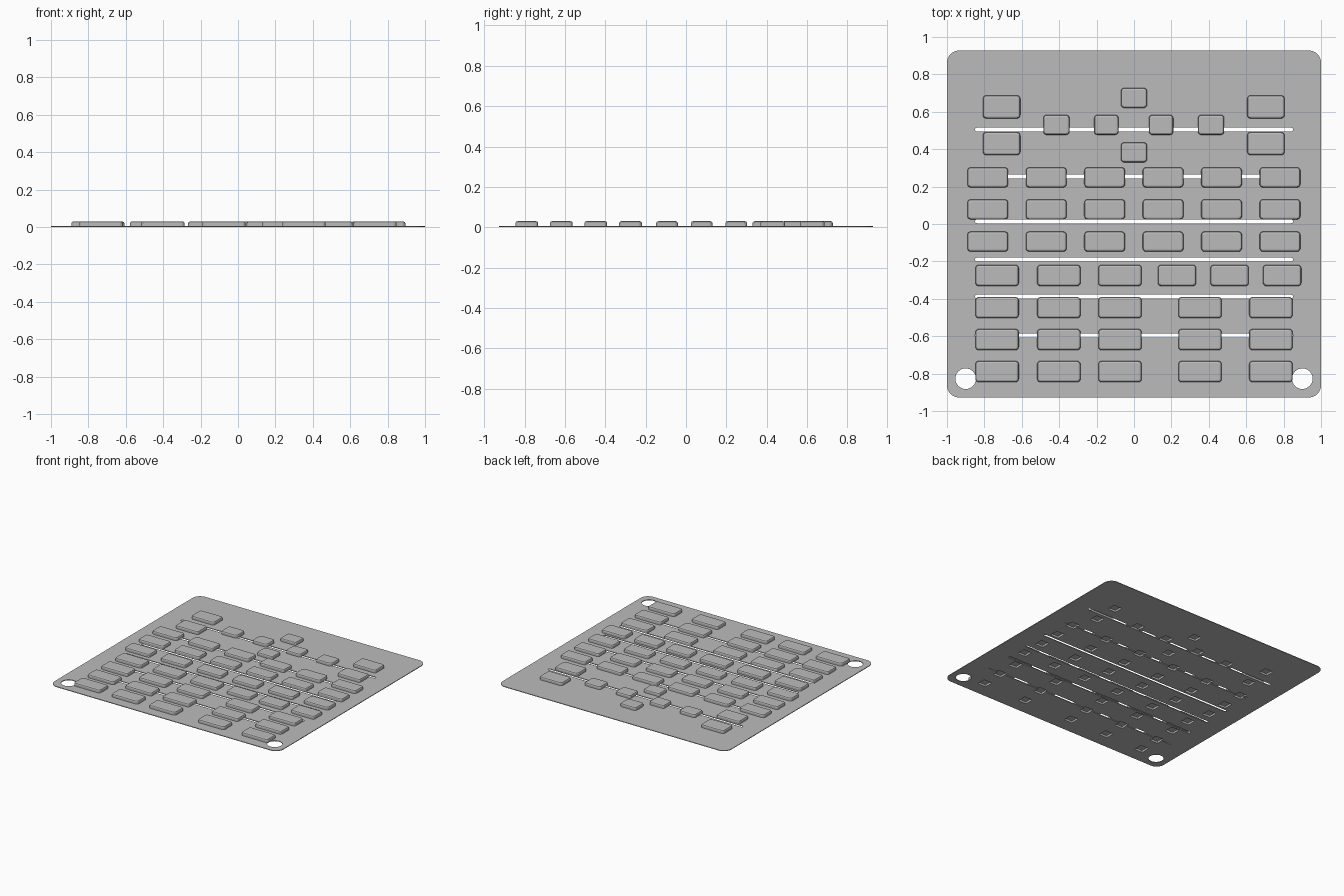
import bpy, bmesh
from math import cos, sin, pi

cube = bpy.data.objects.get("Cube")
if cube:
    bpy.data.objects.remove(cube)

SHEET = 0.005      # sheet thickness
TOP = 0.03         # height of the key tops
POCKET = 0.07      # side of the square recess under each key
DEPTH = 0.015      # height of the recess ceiling

grey = bpy.data.materials.new("grey_rubber")
grey.use_nodes = True
colour = (0.5, 0.5, 0.5, 1)
grey.diffuse_color = colour
grey.node_tree.nodes["Principled BSDF"].inputs["Base Color"].default_value = colour


def ring(bm, cx, cy, z, w, h, r, n):
    """Rounded rectangle of vertices with n segments per corner."""
    out = []
    for q, (sx, sy) in enumerate(((1, 1), (-1, 1), (-1, -1), (1, -1))):
        for i in range(n + 1):
            a = (q + i / n) * pi / 2
            out.append(bm.verts.new((cx + sx * (w / 2 - r) + r * cos(a),
                                     cy + sy * (h / 2 - r) + r * sin(a), z)))
    return out


def loft(bm, cx, cy, sections, n):
    """Closed solid through a list of (z, width, depth, corner radius)."""
    rings = [ring(bm, cx, cy, z, w, h, r, n) for z, w, h, r in sections]
    for a, b in zip(rings, rings[1:]):
        for i in range(len(a)):
            j = (i + 1) % len(a)
            bm.faces.new((a[i], a[j], b[j], b[i]))
    bm.faces.new(rings[0][::-1])
    bm.faces.new(rings[-1])


def finish(bm, name):
    bmesh.ops.recalc_face_normals(bm, faces=bm.faces)
    mesh = bpy.data.meshes.new(name)
    bm.to_mesh(mesh)
    bm.free()
    mesh.materials.append(grey)
    ob = bpy.data.objects.new(name, mesh)
    bpy.context.collection.objects.link(ob)
    return ob


def prism(bm, cx, cy, w, h, r, n, z0=-0.02, z1=DEPTH):
    loft(bm, cx, cy, ((z0, w, h, r), (z1, w, h, r)), n)


# Key layout: group name, key width, key depth, centres
wide_x = (-0.732, -0.402, -0.075, 0.353, 0.732)
six_x = [-0.782 + 0.3125 * i for i in range(6)]
groups = [
    ("corner_key", 0.2, 0.123, [(x, y) for y in (0.626, 0.43) for x in (-0.708, 0.705)]),
    ("arrow_key", 0.14, 0.107, [(0, 0.674), (0, 0.383), (-0.415, 0.53), (0.412, 0.53)]),
    ("inner_key", 0.13, 0.107, [(-0.148, 0.53), (0.145, 0.53)]),
    ("upper_key", 0.218, 0.107, [(x, y) for y in (0.249, 0.078, -0.094) for x in six_x]),
    ("middle_wide_key", 0.232, 0.113, [(x, -0.275) for x in wide_x[:3]]),
    ("middle_key", 0.205, 0.113, [(x, -0.275) for x in (0.23, 0.511, 0.792)]),
    ("lower_key", 0.232, 0.113, [(x, y) for y in (-0.447, -0.618, -0.789) for x in wide_x]),
]

# Keys: hollow underside, straight wall, chamfered top edge
pockets = bmesh.new()
for name, w, h, centres in groups:
    for k, (x, y) in enumerate(centres):
        bm = bmesh.new()
        loft(bm, x, y, (
            (DEPTH, POCKET, POCKET, 0.002),
            (SHEET, POCKET, POCKET, 0.002),
            (SHEET, w, h, 0.018),
            (TOP - 0.009, w, h, 0.018),
            (TOP - 0.003, w - 0.007, h - 0.007, 0.015),
            (TOP, w - 0.022, h - 0.022, 0.009),
        ), 4)
        finish(bm, f"{name}_{k + 1}")
        prism(pockets, x, y, POCKET, POCKET, 0.002, 4)

# Base sheet with rounded corners
bm = bmesh.new()
prism(bm, 0, 0, 2, 1.855, 0.065, 8, 0, SHEET)
sheet = finish(bm, "base_sheet")

# Slots between the rows and two round mounting holes
slots = bmesh.new()
for y in (0.505, 0.254, 0.014, -0.19, -0.388, -0.596):
    prism(slots, 0, y, 1.7, 0.02, 0.0095, 4)
for x in (-0.9, 0.9):
    prism(slots, x, -0.827, 0.1101, 0.1101, 0.055, 8)

cutters = [finish(slots, "slot_cutter"), finish(pockets, "pocket_cutter")]
for cutter in cutters:
    cutter.hide_render = True
    mod = sheet.modifiers.new(cutter.name, "BOOLEAN")
    mod.operation = "DIFFERENCE"
    mod.solver = "EXACT"
    mod.object = cutter

# Bake the cuts and drop the cutters
bpy.context.view_layer.update()
cut = bpy.data.meshes.new_from_object(
    sheet.evaluated_get(bpy.context.evaluated_depsgraph_get()))
sheet.modifiers.clear()
sheet.data = cut
for cutter in cutters:
    bpy.data.objects.remove(cutter)
